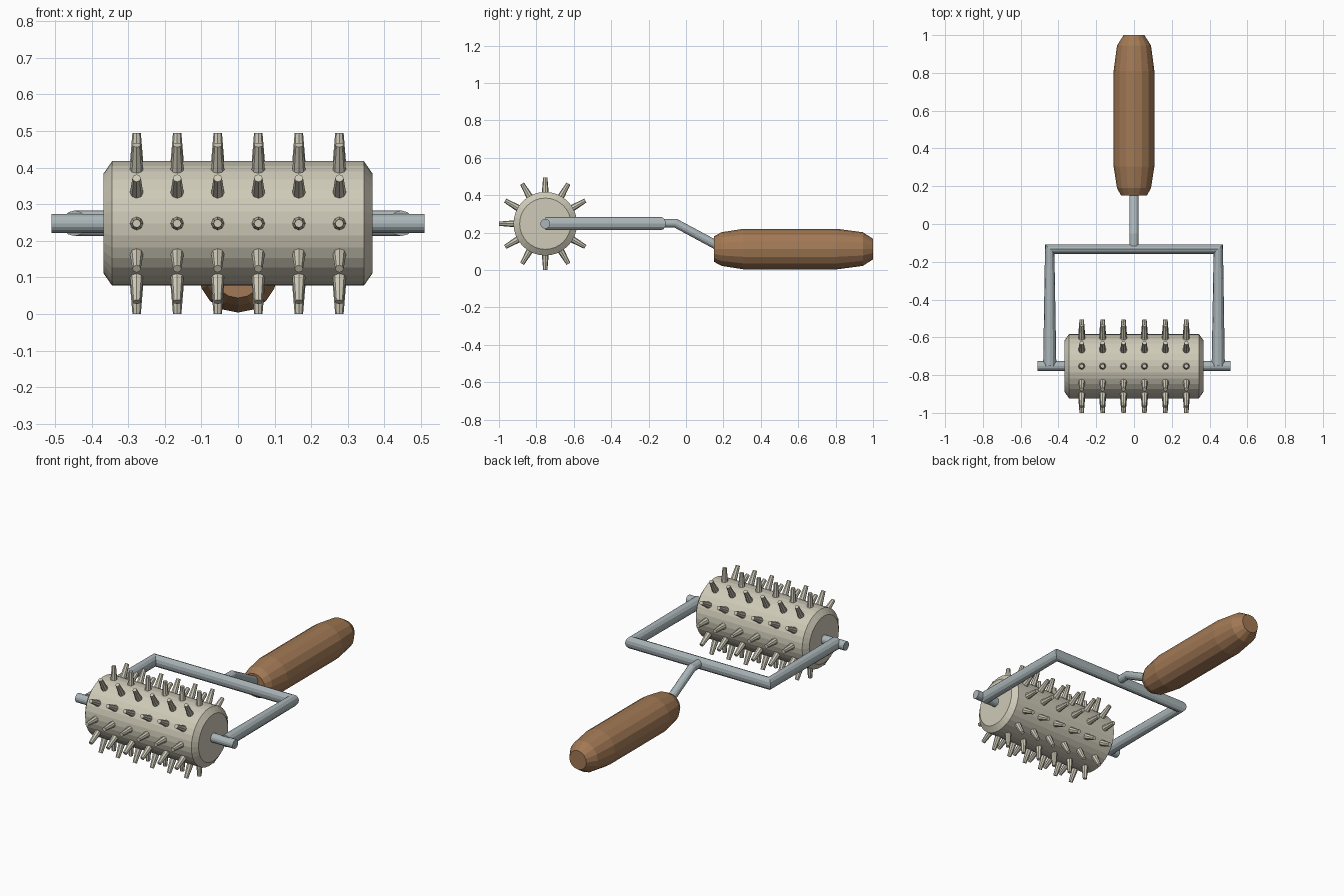
import bpy, bmesh
from math import sin, cos, pi
from mathutils import Vector, Matrix

if "Cube" in bpy.data.objects:
    bpy.data.objects.remove(bpy.data.objects["Cube"])


def material(name, rgb):
    m = bpy.data.materials.new(name)
    m.diffuse_color = (*rgb, 1)
    m.use_nodes = True
    m.node_tree.nodes["Principled BSDF"].inputs["Base Color"].default_value = m.diffuse_color
    return m


STEEL = material("steel", (0.40, 0.46, 0.48))
BONE = material("bone", (0.62, 0.59, 0.48))
WOOD = material("wood", (0.36, 0.19, 0.09))


def finish(bm, name, mat):
    bmesh.ops.recalc_face_normals(bm, faces=bm.faces[:])
    me = bpy.data.meshes.new(name)
    bm.to_mesh(me)
    bm.free()
    me.materials.append(mat)
    ob = bpy.data.objects.new(name, me)
    bpy.context.collection.objects.link(ob)
    return ob


def skin(bm, rings):
    """Bridge consecutive rings of points and cap both ends."""
    rings = [[bm.verts.new(p) for p in r] for r in rings]
    for a, b in zip(rings, rings[1:]):
        n = len(a)
        for i in range(n):
            bm.faces.new((a[i], a[(i + 1) % n], b[(i + 1) % n], b[i]))
    bm.faces.new(rings[0])
    bm.faces.new(rings[-1])


def lathe(bm, origin, axis, profile, sides, turn=0.0):
    """Revolve (distance along axis, radius) pairs about the axis."""
    axis = Vector(axis).normalized()
    u = Vector((1, 0, 0)) if abs(axis.x) < 0.5 else Vector((0, 0, 1))
    v = axis.cross(u)
    skin(bm, [[Vector(origin) + axis * d
               + r * (u * cos(turn + 2 * pi * i / sides) + v * sin(turn + 2 * pi * i / sides))
               for i in range(sides)] for d, r in profile])


def tube(bm, path, radius, sides, side_axis):
    """Sweep a round section along a planar path, unscaled at the corners."""
    pts = [Vector(p) for p in path]
    w = Vector(side_axis)
    rings = []
    for i, p in enumerate(pts):
        t = Vector((0, 0, 0))
        if i:
            t += (p - pts[i - 1]).normalized()
        if i < len(pts) - 1:
            t += (pts[i + 1] - p).normalized()
        n = w.cross(t.normalized())
        rings.append([p + radius * (w * cos(2 * pi * k / sides) + n * sin(2 * pi * k / sides))
                      for k in range(sides)])
    skin(bm, rings)


YC, ZC = -0.7525, 0.2475

# Drum with chamfered ends
bm = bmesh.new()
lathe(bm, (0, YC, ZC), (1, 0, 0),
      [(-0.367, 0.137), (-0.344, 0.17), (0.344, 0.17), (0.367, 0.137)], 32)
finish(bm, "roller_drum", BONE)

# Spikes: six rings of twelve
bm = bmesh.new()
for col in range(6):
    x = -0.277 + col * 0.1108
    for k in range(12):
        a = 2 * pi * k / 12
        lathe(bm, (x, YC, ZC), (0, cos(a), sin(a)),
              [(0.145, 0.02), (0.2475, 0.0115)], 8)
finish(bm, "roller_spikes", BONE)

# Axle through the drum
bm = bmesh.new()
lathe(bm, (0, YC, ZC), (1, 0, 0), [(-0.51, 0.026), (0.51, 0.026)], 16)
finish(bm, "axle", STEEL)

# U-shaped fork
bm = bmesh.new()
tube(bm, [(-0.446, YC, 0.248), (-0.446, -0.133, 0.248),
          (0.446, -0.133, 0.248), (0.446, YC, 0.248)], 0.035, 12, (0, 0, 1))
finish(bm, "fork", STEEL)

# Cranked stem from fork to handle
bm = bmesh.new()
tube(bm, [(0, -0.133, 0.25), (0, -0.055, 0.25), (0, 0.20, 0.113)], 0.024, 12, (1, 0, 0))
finish(bm, "stem", STEEL)

# Turned wooden handle
bm = bmesh.new()
lathe(bm, (0, 0, 0.112), (0, 1, 0),
      [(0.15, 0.068), (0.19, 0.09), (0.305, 0.108), (0.81, 0.108),
       (0.945, 0.09), (1.0, 0.055)], 16)
finish(bm, "handle", WOOD)
